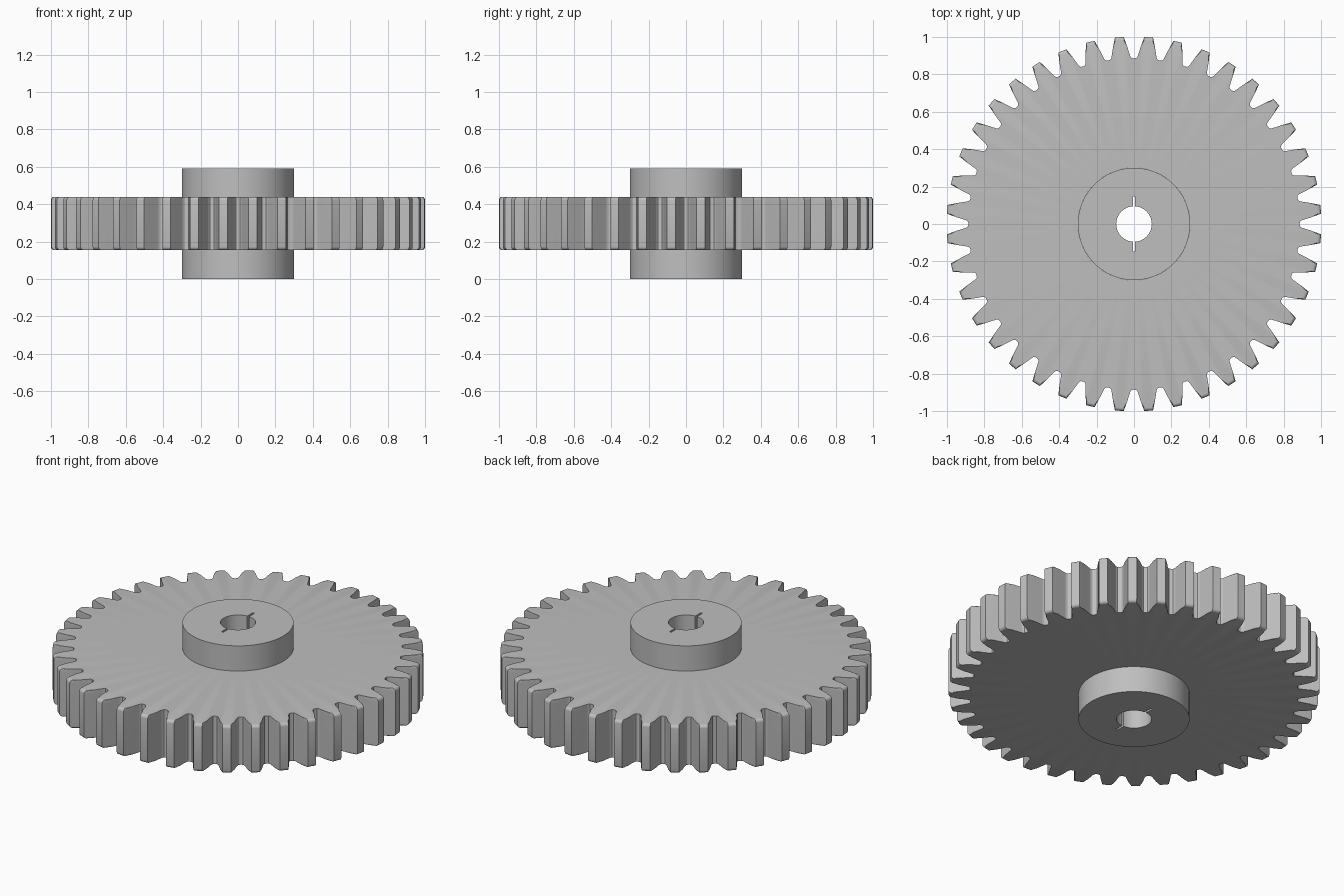
import bpy
import bmesh
from math import sin, cos, tau, radians, asin, hypot, atan2

cube = bpy.data.objects.get("Cube")
if cube:
    bpy.data.objects.remove(cube)

TEETH = 40
TIP, HUB, BORE = 1.0015, 0.30, 0.095
GEAR_LOW, GEAR_HIGH, HUB_HIGH = 0.155, 0.44, 0.59
SLOT_HALF, SLOT_REACH = 0.006, 0.147
ROUND = 0.018

steel = bpy.data.materials.new("plain grey steel")
steel.use_nodes = True
grey = (0.52, 0.52, 0.52, 1)
steel.diffuse_color = grey
steel.node_tree.nodes["Principled BSDF"].inputs["Base Color"].default_value = grey


def build(name, loops, closed):
    """Skin a stack of equal-length point loops into an object."""
    bm = bmesh.new()
    rings = [[bm.verts.new(p) for p in loop] for loop in loops]
    pairs = list(zip(rings, rings[1:]))
    if closed:
        pairs.append((rings[-1], rings[0]))
    n = len(rings[0])
    for a, b in pairs:
        for i in range(n):
            j = (i + 1) % n
            bm.faces.new((a[i], a[j], b[j], b[i]))
    bmesh.ops.recalc_face_normals(bm, faces=bm.faces)
    mesh = bpy.data.meshes.new(name)
    bm.to_mesh(mesh)
    bm.free()
    mesh.materials.append(steel)
    obj = bpy.data.objects.new(name, mesh)
    bpy.context.collection.objects.link(obj)
    bpy.ops.object.select_all(action="DESELECT")
    obj.select_set(True)
    bpy.context.view_layer.objects.active = obj
    bpy.ops.object.shade_smooth_by_angle(angle=radians(30))
    return obj


def polar_loop(points, z, limit=9.0):
    return [(min(r, limit) * cos(a), min(r, limit) * sin(a), z) for r, a in points]


# Tooth outline: half a gap from its middle up to the tip, then mirrored
half_gap = [(0.885, 0.0), (0.887, 0.7), (0.893, 1.12), (0.905, 1.4),
            (0.95, 2.2), (TIP, 3.15)]
pitch = 360 / TEETH
tooth = half_gap + [(TIP, pitch / 2)] + [(r, pitch - a) for r, a in half_gap[:0:-1]]
outline = [(r, radians(a + k * pitch)) for k in range(TEETH) for r, a in tooth]

# Gear wheel: rounded tip rims, flat faces running in to the hub
steps = [i * tau / 16 for i in range(5)]
rim = [(GEAR_LOW + ROUND * (1 - cos(t)), TIP - ROUND * (1 - sin(t))) for t in steps]
rim += [(GEAR_LOW + GEAR_HIGH - z, r) for z, r in reversed(rim)]
inner = [(HUB, a) for r, a in outline]
wheel = [polar_loop(inner, GEAR_LOW)]
wheel += [polar_loop(outline, z, r) for z, r in rim]
wheel += [polar_loop(inner, GEAR_HIGH)]
build("gear_wheel", wheel, False)

# Bore outline: half circles joined by two narrow keyway slots
edge = asin(SLOT_HALF / BORE)
slot_r, slot_a = hypot(SLOT_HALF, SLOT_REACH), atan2(SLOT_HALF, SLOT_REACH)
bore = []
for side in (0, tau / 2):
    start, end = side - tau / 4 + edge, side + tau / 4 - edge
    bore += [(BORE, start + (end - start) * i / 32) for i in range(33)]
    bore += [(slot_r, side + tau / 4 - slot_a), (slot_r, side + tau / 4 + slot_a)]

# Hub: straight sleeve through the wheel with the slotted bore
sleeve = [(HUB, a) for r, a in bore]
build("hub", [polar_loop(bore, 0), polar_loop(sleeve, 0),
              polar_loop(sleeve, HUB_HIGH), polar_loop(bore, HUB_HIGH)], True)
